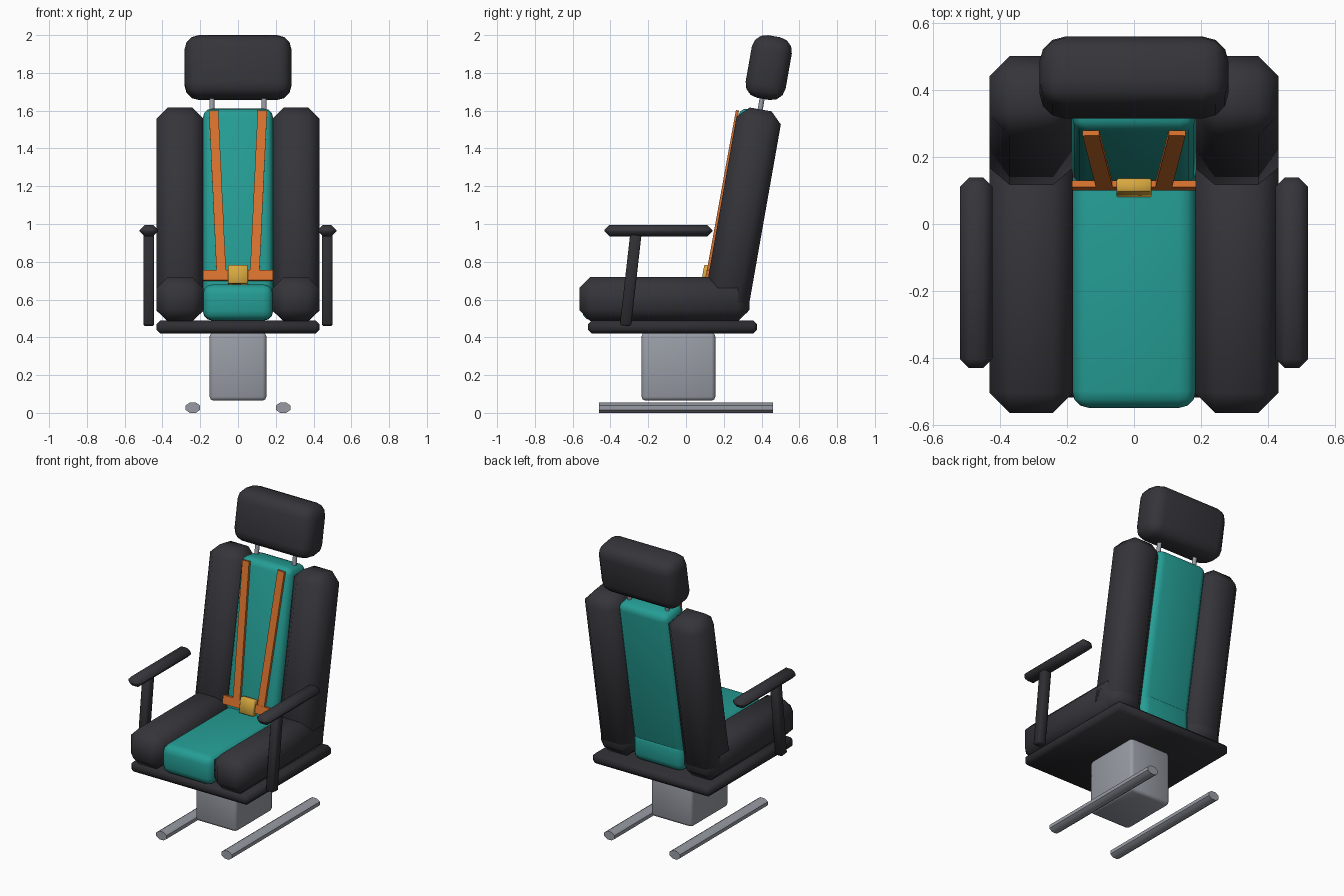
import bpy, math
from mathutils import Vector, Matrix

if "Cube" in bpy.data.objects:
    bpy.data.objects.remove(bpy.data.objects["Cube"])


def material(name, rgb):
    m = bpy.data.materials.new(name)
    m.diffuse_color = (*rgb, 1)
    m.use_nodes = True
    m.node_tree.nodes["Principled BSDF"].inputs["Base Color"].default_value = m.diffuse_color
    return m


BLACK = material("black_leather", (0.036, 0.035, 0.042))
FRAME = material("dark_frame", (0.028, 0.028, 0.033))
TEAL = material("teal_fabric", (0.018, 0.34, 0.30))
ORANGE = material("orange_webbing", (0.70, 0.17, 0.027))
GOLD = material("gold_buckle", (0.68, 0.39, 0.05))
STEEL = material("grey_steel", (0.31, 0.33, 0.37))

LEAN = math.radians(-10)  # backrest recline about x


def finish(ob, name, mat, smooth=50):
    ob.name = name
    ob.data.materials.append(mat)
    if smooth:
        bpy.ops.object.shade_smooth_by_angle(angle=math.radians(smooth))
    return ob


def box(name, mat, centre, size, bevel=0.0, segments=1, tilt=0.0):
    bpy.ops.mesh.primitive_cube_add(size=1)
    ob = bpy.context.object
    ob.data.transform(Matrix.Diagonal((*size, 1)))
    ob.location = centre
    ob.rotation_euler.x = tilt
    if bevel:
        mod = ob.modifiers.new("bevel", 'BEVEL')
        mod.width = bevel
        mod.segments = segments
        bpy.ops.object.modifier_apply(modifier="bevel")
    return finish(ob, name, mat)


def strap(name, mat, a, b, width, thick):
    """Flat band from a to b, its width kept in the backrest plane."""
    a, b = Vector(a), Vector(b)
    along = (b - a).normalized()
    normal = along.cross(Vector((1, 0, 0))).normalized()
    side = normal.cross(along)
    ob = box(name, mat, (0, 0, 0), (width, thick, (b - a).length))
    rot = Matrix((side, normal, along)).transposed().to_4x4()
    ob.matrix_world = Matrix.Translation((a + b) / 2) @ rot
    return ob


def cylinder(name, mat, centre, radius, depth, sides, tilt, squash=(1, 1)):
    bpy.ops.mesh.primitive_cylinder_add(vertices=sides, radius=radius, depth=depth)
    ob = bpy.context.object
    ob.data.transform(Matrix.Diagonal((*squash, 1, 1)) @ Matrix.Rotation(math.pi / sides, 4, 'Z'))
    ob.location = centre
    ob.rotation_euler.x = tilt
    return finish(ob, name, mat, 40)


# Base: pedestal and mounting plate
box("pedestal", STEEL, (0, -0.04, 0.245), (0.30, 0.39, 0.36), 0.02, 2)
box("seat_plate", FRAME, (0, -0.072, 0.455), (0.865, 0.895, 0.068), 0.02, 1)

# Centre cushions
box("seat_cushion", TEAL, (0, -0.12, 0.585), (0.37, 0.86, 0.19), 0.05, 3)
box("back_cushion", TEAL, (0, 0.281, 1.05), (0.37, 0.19, 1.12), 0.045, 3, LEAN)

# Headrest
box("headrest", BLACK, (0, 0.438, 1.828), (0.565, 0.215, 0.337), 0.075, 3, LEAN)

# Mirrored parts
for s, tag in ((-1, "left"), (1, "right")):
    box(f"seat_bolster_{tag}", BLACK, (s * 0.307, -0.115, 0.603), (0.25, 0.90, 0.235), 0.06, 1)
    box(f"back_bolster_{tag}", BLACK, (s * 0.307, 0.297, 1.05), (0.25, 0.238, 1.13), 0.06, 1, LEAN)
    box(f"armrest_{tag}", BLACK, (s * 0.472, -0.146, 0.965), (0.097, 0.57, 0.062), 0.027, 1)
    box(f"armrest_post_{tag}", FRAME, (s * 0.472, -0.293, 0.705), (0.056, 0.06, 0.49), 0.008, 1,
        math.radians(-6.5))
    cylinder(f"headrest_post_{tag}", STEEL, (s * 0.138, 0.397, 1.63), 0.014, 0.16, 12, LEAN)
    cylinder(f"floor_rail_{tag}", STEEL, (s * 0.239, 0, 0.0275), 1 / math.cos(math.pi / 8), 0.92, 8,
             math.pi / 2, (0.0385, 0.0275))
    strap(f"shoulder_strap_{tag}", ORANGE, (s * 0.088, 0.114, 0.73), (s * 0.129, 0.272, 1.60),
          0.05, 0.016)

# Lap belt and buckle
box("lap_belt", ORANGE, (0, 0.115, 0.728), (0.372, 0.02, 0.055), 0, 1, LEAN)
box("buckle", GOLD, (0, 0.108, 0.732), (0.104, 0.04, 0.10), 0.004, 1, LEAN)
